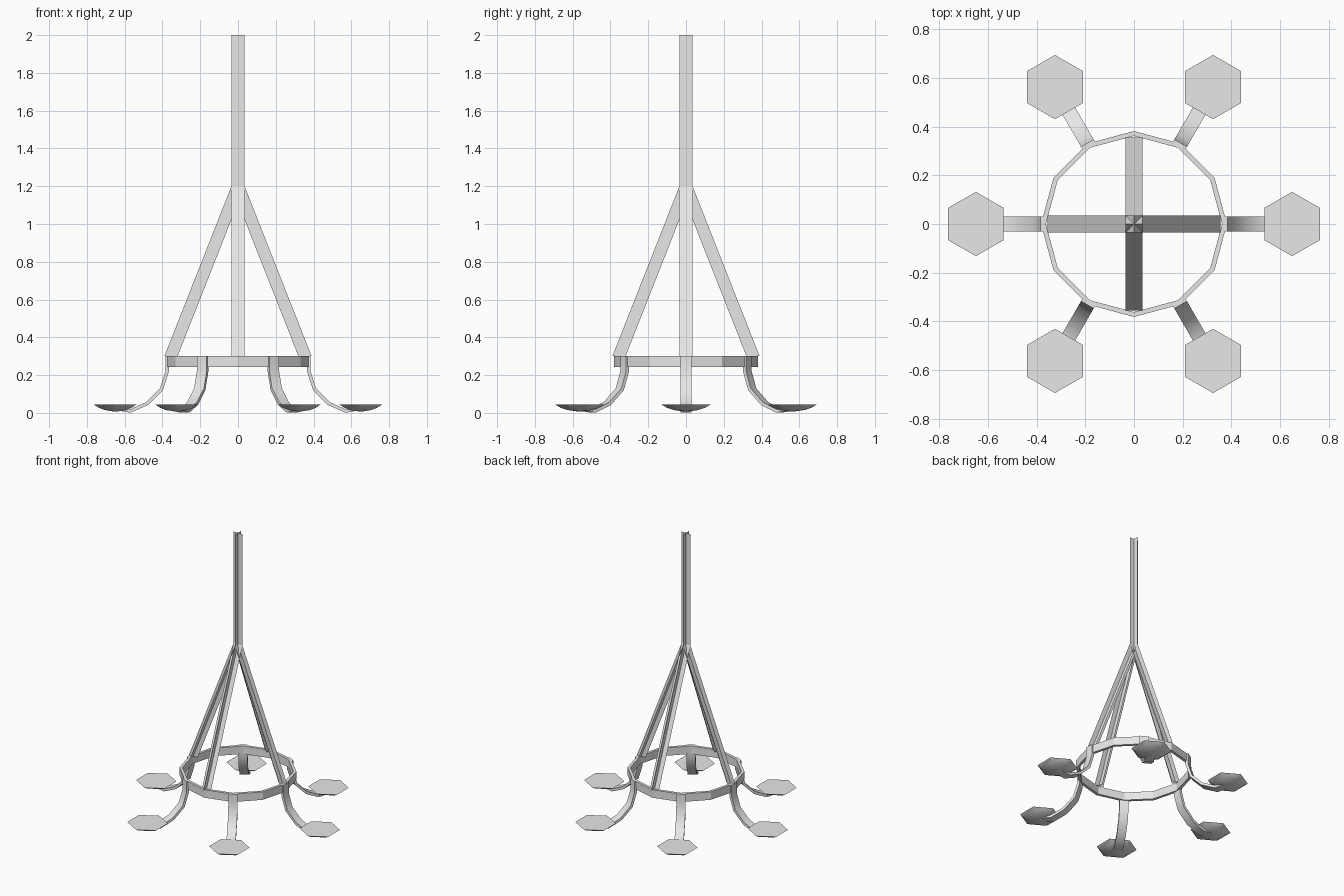
import bpy, math
from math import radians, sin, cos
from mathutils import Vector, Matrix

cube = bpy.data.objects.get("Cube")
if cube:
    bpy.data.objects.remove(cube, do_unlink=True)

metal = bpy.data.materials.new("pale_grey_metal")
metal.use_nodes = True
GREY = (0.8, 0.8, 0.8, 1)
metal.diffuse_color = GREY
metal.node_tree.nodes["Principled BSDF"].inputs["Base Color"].default_value = GREY


def make(name, verts, faces, smooth=None):
    mesh = bpy.data.meshes.new(name)
    mesh.from_pydata(verts, [], faces)
    mesh.materials.append(metal)
    obj = bpy.data.objects.new(name, mesh)
    bpy.context.collection.objects.link(obj)
    if smooth:
        bpy.ops.object.select_all(action='DESELECT')
        obj.select_set(True)
        bpy.context.view_layer.objects.active = obj
        bpy.ops.object.shade_smooth_by_angle(angle=radians(smooth))
    return obj


def loft(name, loops, caps=True, closed=False, smooth=None):
    """Skin a list of equal-sized closed loops."""
    n, m = len(loops[0]), len(loops)
    verts = [v for loop in loops for v in loop]
    faces = []
    for i in range(m if closed else m - 1):
        a, b = i * n, (i + 1) % m * n
        faces += [(a + j, a + (j + 1) % n, b + (j + 1) % n, b + j) for j in range(n)]
    if caps:
        faces += [tuple(reversed(range(n))), tuple(range((m - 1) * n, m * n))]
    return make(name, verts, faces, smooth)


def crossed_strips(name, bottom, top, half=0.035):
    """Two thin sheets crossing along a line, level at both ends."""
    verts, faces = [], []
    for side in (Vector((half, 0, 0)), Vector((0, half, 0))):
        k = len(verts)
        verts += [bottom - side, bottom + side, top + side, top - side]
        faces.append((k, k + 1, k + 2, k + 3))
    return make(name, verts, faces)


# Central pole and four sloping struts
apex = Vector((0, 0, 1.2))
crossed_strips("pole", apex, Vector((0, 0, 2)))
for i in range(4):
    a = radians(90 * i)
    crossed_strips(f"strut_{i + 1}", Vector((0.355 * cos(a), 0.355 * sin(a), 0.3)), apex)

# Twelve-sided hoop
section = [(0.362, 0.243), (0.382, 0.243), (0.382, 0.3), (0.362, 0.3)]
loft("hoop", [[(r * cos(radians(30 * i)), r * sin(radians(30 * i)), z) for r, z in section]
              for i in range(12)], caps=False, closed=True)

# Curved arm outline: radius and height along the centre line
path = [Vector(p) for p in ((0.375, 0.3), (0.375, 0.22), (0.405, 0.125),
                            (0.48, 0.05), (0.57, 0.01), (0.64, 0.022))]
THICK, WIDTH = 0.009, 0.03
arm_loops = []
for i, p in enumerate(path):
    t = (path[min(i + 1, len(path) - 1)] - path[max(i - 1, 0)]).normalized()
    n = Vector((-t.y, t.x)) * THICK
    inner, outer = p - n, p + n
    arm_loops.append([Vector((inner.x, -WIDTH, inner.y)), Vector((outer.x, -WIDTH, outer.y)),
                      Vector((outer.x, WIDTH, outer.y)), Vector((inner.x, WIDTH, inner.y))])

# Six arms, each carrying a hexagonal drip pan with a domed underside
pan_rings = [(0.015, 0.008), (0.065, 0.015), (0.1, 0.027), (0.132, 0.045)]
for i in range(6):
    turn = Matrix.Rotation(radians(60 * i), 3, 'Z')
    loft(f"arm_{i + 1}", [[turn @ v for v in loop] for loop in arm_loops], smooth=50)
    c = turn @ Vector((0.65, 0, 0))
    loft(f"drip_pan_{i + 1}",
         [[(c.x + r * cos(radians(60 * k + 30)), c.y + r * sin(radians(60 * k + 30)), z)
           for k in range(6)] for r, z in pan_rings], smooth=25)
